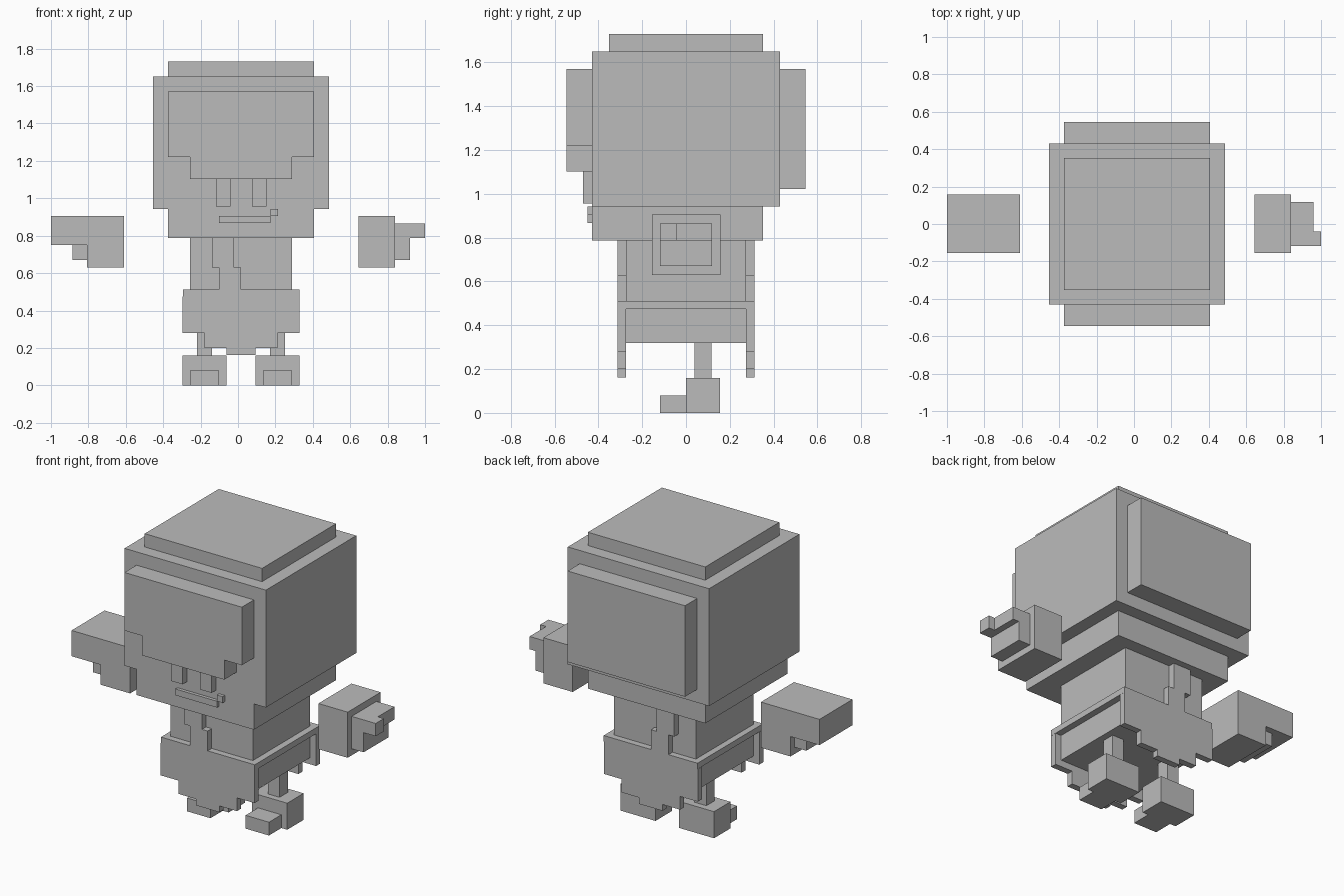
import bpy
import bmesh

grey = bpy.data.materials.new("plain grey")
grey.diffuse_color = (0.5, 0.5, 0.5, 1)
MID = 0.016  # mirror plane of the body in x


def part(name, *boxes):
    """One object from boxes given as (x0, x1, y0, y1, z0, z1)."""
    bm = bmesh.new()
    for x0, x1, y0, y1, z0, z1 in boxes:
        verts = bmesh.ops.create_cube(bm, size=1)["verts"]
        for v in verts:
            v.co.x = x1 if v.co.x > 0 else x0
            v.co.y = y1 if v.co.y > 0 else y0
            v.co.z = z1 if v.co.z > 0 else z0
    mesh = bpy.data.meshes.new(name)
    bm.to_mesh(mesh)
    bm.free()
    mesh.materials.append(grey)
    obj = bpy.data.objects.new(name, mesh)
    bpy.context.collection.objects.link(obj)
    return obj


def plate(name, outline, z_top, y0, y1):
    """Flat extruded outline of (x, z) points."""
    bm = bmesh.new()
    face = bm.faces.new([bm.verts.new((x, y0, z)) for x, z in outline])
    ext = bmesh.ops.extrude_face_region(bm, geom=[face])["geom"]
    for v in ext:
        if isinstance(v, bmesh.types.BMVert):
            v.co.y = y1
    bmesh.ops.recalc_face_normals(bm, faces=bm.faces)
    mesh = bpy.data.meshes.new(name)
    bm.to_mesh(mesh)
    bm.free()
    mesh.materials.append(grey)
    obj = bpy.data.objects.new(name, mesh)
    bpy.context.collection.objects.link(obj)
    return obj


# Head
part("head", (-0.455, 0.487, -0.43, 0.43, 0.943, 1.65))
part("jaw", (-0.375, 0.407, -0.43, 0.352, 0.788, 0.943))
part("hair_top", (-0.375, 0.407, -0.352, 0.352, 1.65, 1.73))
part("hair_back", (-0.375, 0.407, 0.43, 0.545, 1.022, 1.57))
plate("hair_front", [(-0.375, 1.57), (-0.375, 1.22), (-0.257, 1.22), (-0.257, 1.102),
                     (0.29, 1.102), (0.29, 1.22), (0.407, 1.22), (0.407, 1.57)],
      1.57, -0.545, -0.43)

# Face
for side, x in (("left", -0.118), ("right", 0.075)):
    part(side + "_eye", (x, x + 0.078, -0.47, -0.43, 0.957, 1.102))
part("mouth", (-0.102, 0.175, -0.45, -0.43, 0.867, 0.905),
     (0.175, 0.213, -0.45, -0.43, 0.905, 0.943))

# Body and belt
part("torso", (-0.257, 0.29, -0.273, 0.273, 0.32, 0.788))
part("belt", (-0.295, 0.33, -0.312, 0.312, 0.475, 0.511))

# Stepped skirt flaps and shifted neck cloth on both sides
for side, y0, y1 in (("front", -0.312, -0.273), ("back", 0.273, 0.312)):
    half = [(0.313, 0.475), (0.313, 0.28), (0.195, 0.28),
            (0.195, 0.2), (0.078, 0.2), (0.078, 0.162)]
    outline = [(MID + x, z) for x, z in half] + [(MID - x, z) for x, z in reversed(half)]
    plate(side + "_skirt", outline, 0.475, y0, y1)
    plate(side + "_cloth", [(-0.14, 0.788), (-0.14, 0.63), (-0.102, 0.63), (-0.102, 0.511),
                            (0.016, 0.511), (0.016, 0.63), (-0.022, 0.63), (-0.022, 0.788)],
          0.788, y0, y1)

# Legs and shoes
for side, s in (("left", -1), ("right", 1)):
    c = MID + s * 0.195
    part(side + "_leg", (c - 0.039, c + 0.039, 0.038, 0.117, 0.16, 0.32))
    part(side + "_shoe", (c - 0.117, c + 0.117, 0, 0.156, 0, 0.16))
    part(side + "_toe", (c - 0.078, c + 0.078, -0.118, 0, 0, 0.08))

# Arms and hands
part("left_arm", (-0.807, -0.61, -0.156, 0.158, 0.63, 0.905))
part("left_cuff", (-1.0, -0.807, -0.156, 0.158, 0.75, 0.905))
part("left_hand", (-0.885, -0.807, -0.118, 0.118, 0.67, 0.75))
part("right_arm", (0.645, 0.84, -0.156, 0.158, 0.63, 0.905))
part("right_hand", (0.84, 0.92, -0.118, 0.118, 0.67, 0.865),
     (0.92, 0.96, -0.118, 0.118, 0.788, 0.865),
     (0.96, 1.0, -0.118, -0.04, 0.788, 0.865))
